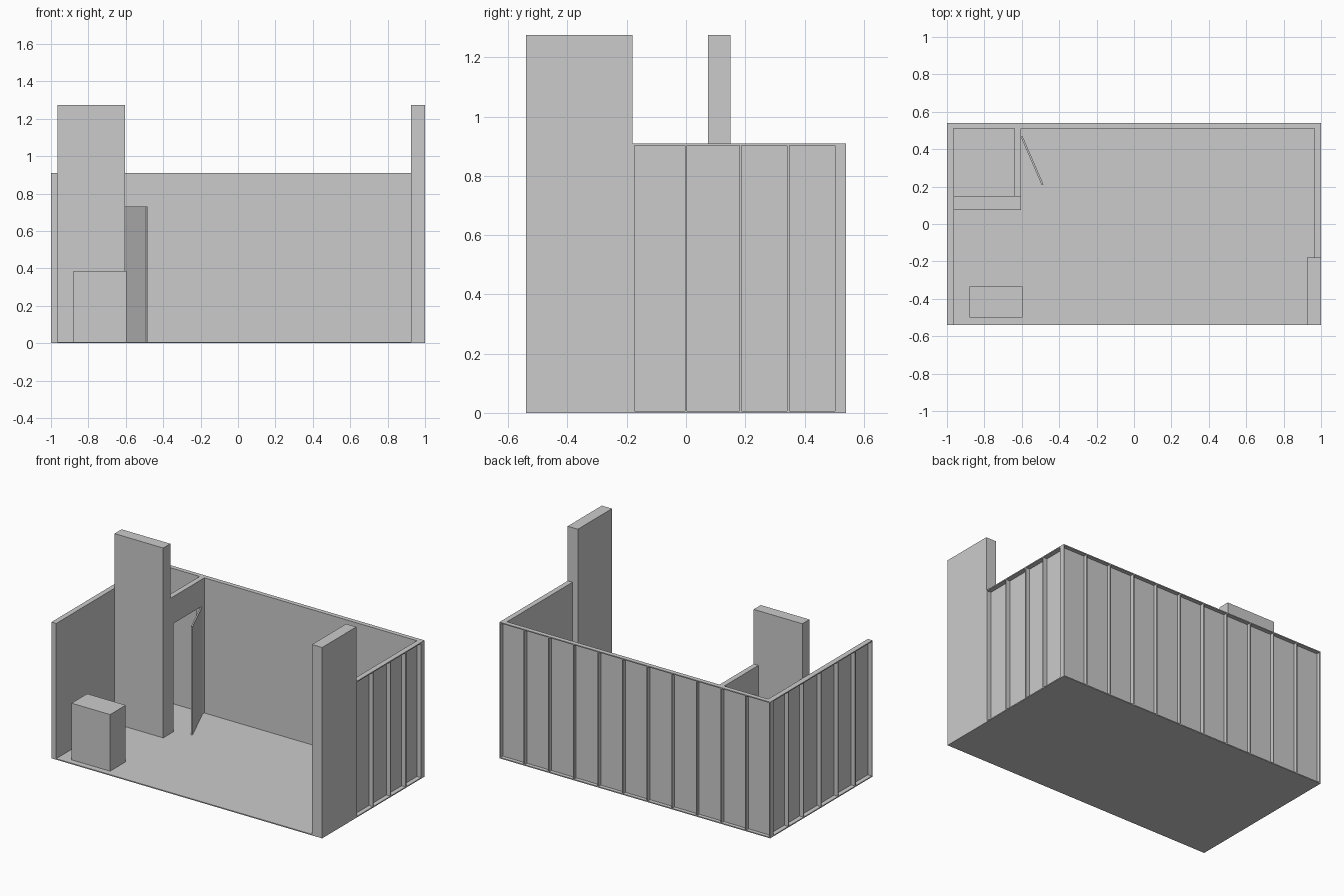
import bpy
import bmesh
import math
from mathutils import Matrix, Vector

if "Cube" in bpy.data.objects:
    bpy.data.objects.remove(bpy.data.objects["Cube"])

WALL_H = 0.91     # height of the framed walls
TALL_H = 1.275    # height of the two towers
FLOOR = 0.007
SKIN = 0.005      # panel sheet thickness
STUD = 0.007      # frame member thickness


def add_box(bm, lo, hi):
    lo, hi = Vector(lo), Vector(hi)
    size = hi - lo
    m = Matrix.Translation((lo + hi) / 2) @ Matrix.Diagonal((*size, 1))
    bmesh.ops.create_cube(bm, size=1, matrix=m)


def make(name, boxes):
    bm = bmesh.new()
    for lo, hi in boxes:
        add_box(bm, lo, hi)
    mesh = bpy.data.meshes.new(name)
    bm.to_mesh(mesh)
    bm.free()
    ob = bpy.data.objects.new(name, mesh)
    bpy.context.collection.objects.link(ob)
    return ob


def framed_wall(name, studs, inner, outer, along_x):
    """Thin sheet on the inner side, studs and rails open to the outside."""
    a0, a1 = studs[0], studs[-1]
    step = math.copysign(SKIN, outer - inner)
    h = STUD / 2

    def box(u0, u1, v0, v1, z0, z1):
        v0, v1 = sorted((v0, v1))
        if along_x:
            return (u0, v0, z0), (u1, v1, z1)
        return (v0, u0, z0), (v1, u1, z1)

    mid = inner + step
    boxes = [box(a0, a1, inner, mid, 0, WALL_H),
             box(a0, a1, mid, outer, 0, STUD),
             box(a0, a1, mid, outer, WALL_H - STUD, WALL_H)]
    for s in studs:
        c = min(max(s, a0 + h), a1 - h)
        boxes.append(box(c - h, c + h, mid, outer, STUD, WALL_H - STUD))
    return make(name, boxes)


# floor deck
make("floor", [((-0.965, -0.54, 0), (0.965, 0.51, FLOOR)),
               ((0.925, -0.54, 0), (0.99, -0.18, FLOOR))][:1])

# framed perimeter walls
framed_wall("back_wall", [-1 + 2 * i / 11 for i in range(12)], 0.51, 0.54, True)
framed_wall("left_wall", [-0.54, -0.36, -0.18, 0.0, 0.184, 0.345, 0.51],
            -0.965, -1.0, False)
framed_wall("right_wall", [-0.18, 0.0, 0.184, 0.345, 0.51], 0.965, 1.0, False)

# underside closing plate below the walls' open bays
make("base_plate", [((-1, -0.54, 0), (1, 0.54, 0.003))])

# tall towers
make("right_tower", [((0.925, -0.54, 0), (1, -0.18, TALL_H))])
make("storage_tower", [((-0.965, 0.075, 0), (-0.605, 0.15, TALL_H))])

# storage room side wall around the door opening
D0, D1, DH = 0.186, 0.472, 0.73
make("storage_side_wall", [
    ((-0.64, 0.15, 0), (-0.605, D0, DH)),
    ((-0.64, D1, 0), (-0.605, 0.51, DH)),
    ((-0.64, 0.15, DH), (-0.605, 0.51, WALL_H)),
])

# door standing ajar, hinged at the rear jamb
door = make("door", [((-0.01, -0.284, FLOOR), (0, 0, DH))])
door.location = (-0.597, D1, 0)
door.rotation_euler.z = math.radians(23.5)

# reception counter
make("counter", [((-0.88, -0.5, FLOOR), (-0.595, -0.335, 0.385))])
